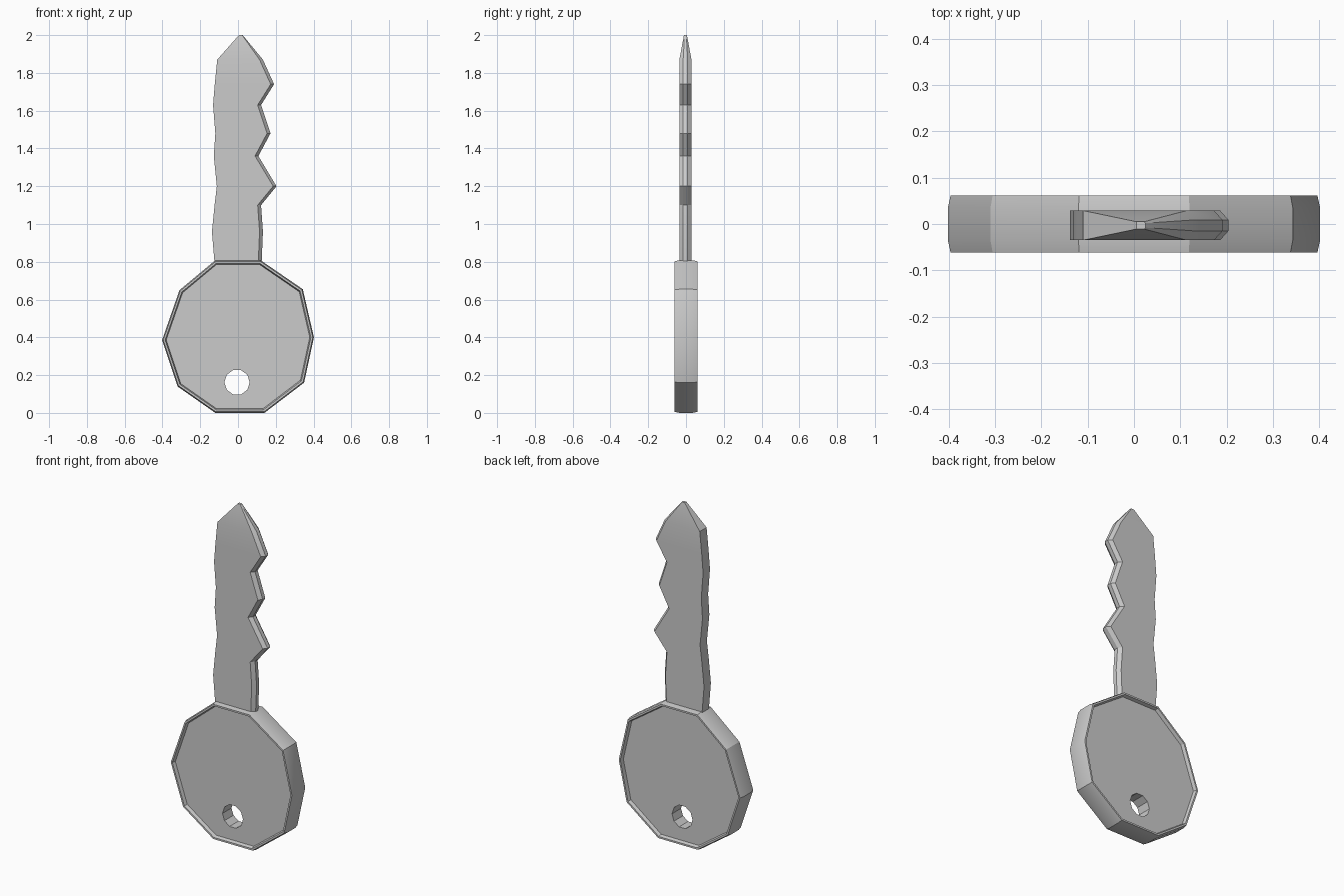
import bpy, bmesh
from math import sin, cos, radians

if "Cube" in bpy.data.objects:
    bpy.data.objects.remove(bpy.data.objects["Cube"])


def loft(name, rings, cyclic=False):
    """Skin a list of equal-length point rings, capped or joined end to end."""
    bm = bmesh.new()
    vr = [[bm.verts.new(p) for p in ring] for ring in rings]
    pairs = list(zip(vr, vr[1:]))
    if cyclic:
        pairs.append((vr[-1], vr[0]))
    else:
        bm.faces.new(vr[0])
        bm.faces.new(vr[-1])
    n = len(vr[0])
    for a, b in pairs:
        for i in range(n):
            j = (i + 1) % n
            bm.faces.new((a[i], a[j], b[j], b[i]))
    bmesh.ops.recalc_face_normals(bm, faces=bm.faces)
    me = bpy.data.meshes.new(name)
    bm.to_mesh(me)
    bm.free()
    ob = bpy.data.objects.new(name, me)
    bpy.context.collection.objects.link(ob)
    bpy.ops.object.select_all(action='DESELECT')
    ob.select_set(True)
    bpy.context.view_layer.objects.active = ob
    bpy.ops.object.shade_smooth_by_angle(angle=radians(25))
    return ob


# Key head: hand-cut decagon with a raised rim and a through hole
outline = [(.12, .808), (.343, .655), (.402, .40), (.35, .16), (.14, .0),
           (-.12, .0), (-.32, .14), (-.402, .385), (-.31, .65), (-.12, .808)]
CZ = .405


def head_ring(s, y):
    return [(x * s, y, CZ + (z - CZ) * s) for x, z in outline]


def hole_ring(y):
    return [(-.005 + .067 * cos(radians(72 - 36 * i)), y,
             .162 + .068 * sin(radians(72 - 36 * i))) for i in range(10)]


rim = [(1.0, .035), (.985, .062), (.96, .062), (.945, .042)]
front = [head_ring(s, -y) for s, y in rim] + [hole_ring(-.042)]
back = [head_ring(s, y) for s, y in rim] + [hole_ring(.042)]
loft("key_head", front + back[::-1], cyclic=True)

# Key blade: rows of (height, left x, right x, half thickness), bevelled teeth
rows = [(.79, -.124, .125, .032), (.96, -.138, .132, .032),
        (1.10, -.124, .122, .032), (1.20, -.112, .204, .032),
        (1.36, -.128, .108, .032), (1.48, -.12, .172, .032),
        (1.63, -.132, .122, .032), (1.74, -.123, .191, .032),
        (1.87, -.11, .132, .032), (2.0, .005, .025, .008)]
rings = []
for z, l, r, t in rows:
    b = .018 if t > .01 else .003
    m = min(.012, t * .6)
    rings.append([(x, y - .003, z) for x, y in
                  [(l, -t), (r - b, -t), (r, -m), (r, m), (r - b, t), (l, t)]])
loft("key_blade", rings)
